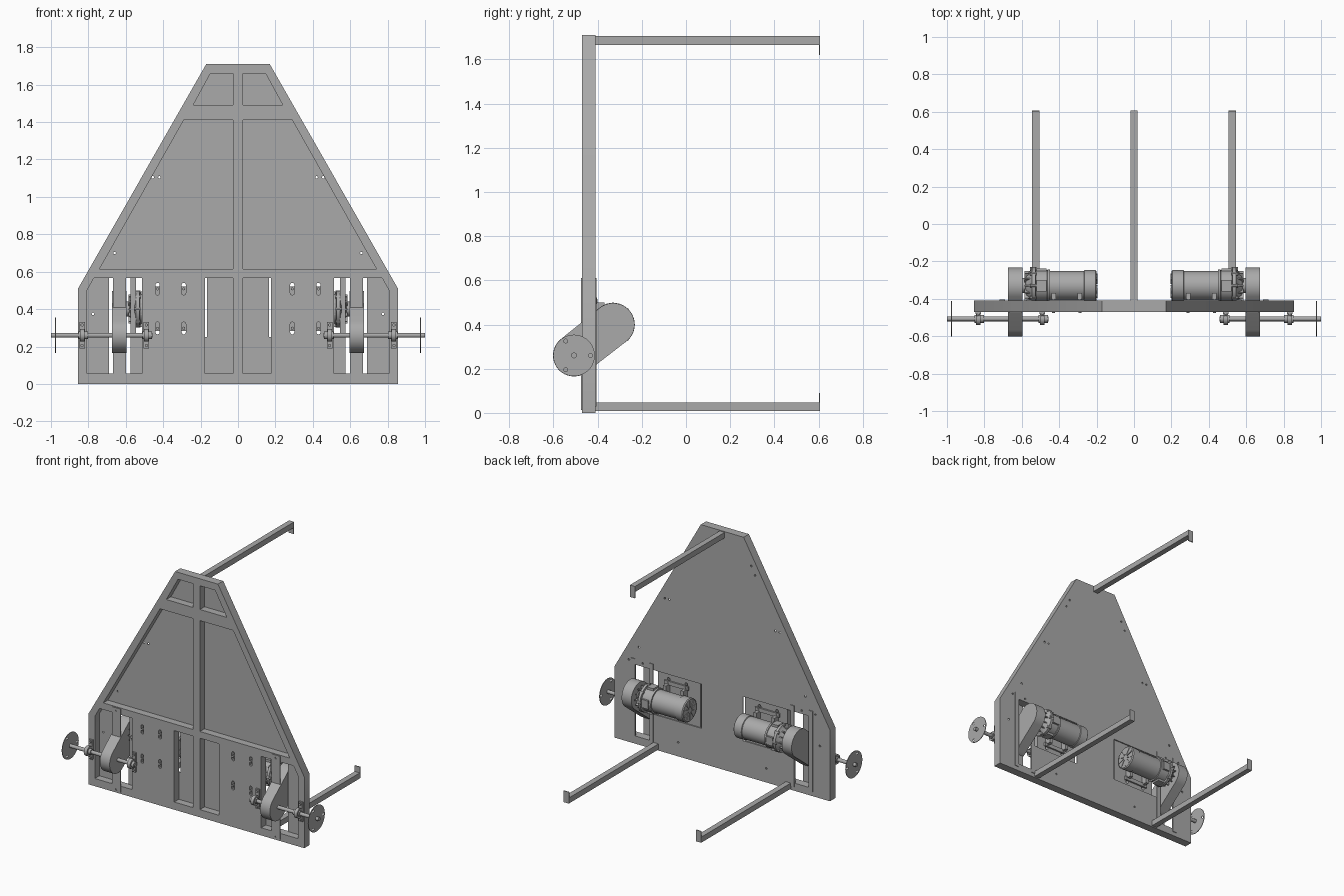
import bpy, bmesh, math
from mathutils import Matrix, Vector

cube = bpy.data.objects.get("Cube")
if cube:
    bpy.data.objects.remove(cube)

steel = bpy.data.materials.new("grey steel")
steel.use_nodes = True
GREY = (0.4, 0.4, 0.4, 1)
steel.diffuse_color = GREY
steel.node_tree.nodes["Principled BSDF"].inputs["Base Color"].default_value = GREY
parts = []


def add(name, mesh, mirror=False):
    ob = bpy.data.objects.new(name, mesh)
    bpy.context.collection.objects.link(ob)
    mesh.materials.clear()
    mesh.materials.append(steel)
    if mirror:
        ob.modifiers.new("Mirror", "MIRROR").use_mirror_merge = False
    parts.append(ob)
    return ob


def finish(name, bm, mirror):
    bmesh.ops.recalc_face_normals(bm, faces=bm.faces)
    mesh = bpy.data.meshes.new(name)
    bm.to_mesh(mesh)
    bm.free()
    return add(name, mesh, mirror)


def boxes(name, bounds, mirror=True):
    bm = bmesh.new()
    for x0, x1, y0, y1, z0, z1 in bounds:
        m = Matrix.Translation(((x0 + x1) / 2, (y0 + y1) / 2, (z0 + z1) / 2))
        m = m @ Matrix.Diagonal((x1 - x0, y1 - y0, z1 - z0, 1))
        bmesh.ops.create_cube(bm, size=1, matrix=m)
    return finish(name, bm, mirror)


def sheet(name, loops, lo, hi, axis="y", mirror=False):
    """Outline with holes, extruded from lo to hi along y (x, z points) or x (y, z points)."""
    cu = bpy.data.curves.new(name, "CURVE")
    cu.dimensions, cu.fill_mode, cu.extrude = "2D", "BOTH", (hi - lo) / 2
    for loop in loops:
        sp = cu.splines.new("POLY")
        sp.points.add(len(loop) - 1)
        for p, (a, b) in zip(sp.points, loop):
            p.co = (a, b, 0, 1)
        sp.use_cyclic_u, sp.use_smooth = True, False
    tmp = bpy.data.objects.new("outline", cu)
    bpy.context.collection.objects.link(tmp)
    dg = bpy.context.evaluated_depsgraph_get()
    bm = bmesh.new()
    mesh = bpy.data.meshes.new_from_object(tmp.evaluated_get(dg))
    bm.from_mesh(mesh)
    bpy.data.meshes.remove(mesh)
    bpy.data.objects.remove(tmp)
    mid = (lo + hi) / 2
    for v in bm.verts:
        a, b, c = v.co
        v.co = (a, mid + c, b) if axis == "y" else (mid + c, a, b)
    bmesh.ops.remove_doubles(bm, verts=bm.verts, dist=1e-5)
    return finish(name, bm, mirror)


def lathe(name, profile, y, z, steps=40):
    """Spin (x, radius) points about a line along x."""
    bm = bmesh.new()
    vs = [bm.verts.new((x, y, z + r)) for x, r in profile]
    es = [bm.edges.new(p) for p in zip(vs, vs[1:])]
    bmesh.ops.spin(bm, geom=vs + es, cent=(0, y, z), axis=(1, 0, 0),
                   angle=math.tau, steps=steps, use_duplicate=False)
    bmesh.ops.remove_doubles(bm, verts=bm.verts, dist=1e-5)
    return finish(name, bm, True)


def cylinders(name, specs, axis, r, depth, mirror=True, sides=12):
    bm = bmesh.new()
    rot = Vector((0, 0, 1)).rotation_difference(Vector(axis)).to_matrix().to_4x4()
    for c in specs:
        bmesh.ops.create_cone(bm, cap_ends=True, segments=sides, radius1=r, radius2=r,
                              depth=depth, matrix=Matrix.Translation(c) @ rot)
    return finish(name, bm, mirror)


def arc(cx, cy, r, a0=0, a1=360, n=24):
    full = a1 - a0 == 360
    angles = [math.radians(a0 + (a1 - a0) * i / (n if full else n - 1)) for i in range(n)]
    return [(cx + r * math.cos(a), cy + r * math.sin(a)) for a in angles]


def rect(x0, x1, z0, z1):
    return [(x0, z0), (x1, z0), (x1, z1), (x0, z1)]


def both(loops):
    return loops + [[(-a, b) for a, b in lp] for lp in loops]


BACK, FRONT = -0.41, -0.47
AX_Y, AX_Z = -0.507, 0.26      # axle centre
MO_Y, MO_Z = -0.33, 0.4        # motor centre

outline = [(-0.855, 0), (0.855, 0), (0.855, 0.51), (0.17, 1.71), (-0.17, 1.71), (-0.855, 0.51)]

# Front frame: ribs left between the pockets, plus adjusting slots
pockets = [
    [(0.027, 1.49), (0.24, 1.49), (0.147, 1.66), (0.027, 1.66)],
    [(0.027, 0.615), (0.74, 0.615), (0.29, 1.41), (0.027, 1.41)],
    rect(0.027, 0.177, 0.055, 0.567),
    [(0.513, 0.055), (0.807, 0.055), (0.807, 0.5), (0.77, 0.567), (0.513, 0.567)],
]
slot_x, slot_z = (0.29, 0.43), (0.298, 0.508)
for x in slot_x:
    for z in slot_z:
        pockets.append(arc(x, z + 0.022, 0.011, 0, 180, 6) + arc(x, z - 0.022, 0.011, 180, 360, 6))
sheet("front_frame", [outline] + both(pockets), FRONT, BACK - 0.008)

# Back plate with drive openings and small bolt holes
openings = [[(0.69, 0.055), (0.69, 0.567), (0.165, 0.567), (0.165, 0.25), (0.575, 0.25), (0.575, 0.055)]]
for x, z in [(0.23, 1.52), (0.26, 1.46), (0.42, 1.105), (0.455, 1.105), (0.66, 0.7),
             (0.775, 0.375), (0.74, 0.59), (0.35, 0.1), (0.63, 0.59)]:
    openings.append(arc(x, z, 0.007, n=8))
sheet("back_plate", [outline] + both(openings), BACK - 0.008, BACK)

# Vertical straps covering the drive opening
strap = [rect(0.6, 0.667, 0.012, 0.61)] + [arc(0.633, z, 0.007, n=8) for z in (0.025, 0.59)]
sheet("front_strap", strap, FRONT - 0.005, FRONT, mirror=True)
boxes("back_strap", [(x, x + 0.03, BACK, BACK + 0.005, 0.03, 0.61) for x in (0.545, 0.69)])

# Belt guard: hull around the axle and motor circles
tilt = math.degrees(math.atan2(MO_Z - AX_Z, MO_Y - AX_Y))
guard = arc(MO_Y, MO_Z, 0.097, tilt - 90, tilt + 90) + arc(AX_Y, AX_Z, 0.095, tilt + 90, tilt + 270)
sheet("belt_guard", [guard], 0.597, 0.674, "x", True)

# Axle, end discs and bearings
cylinders("axle", [(0.728, AX_Y, AX_Z)], (1, 0, 0), 0.013, 0.544, sides=20)
disc = [arc(AX_Y, AX_Z, 0.094, n=40)]
disc += [arc(*p, 0.009, n=10) for p in arc(AX_Y, AX_Z, 0.075, n=3)]
sheet("end_disc", disc, 0.974, 0.978, "x", True)
bearing_x = (0.49, 0.833)
boxes("bearing_foot", [(x - 0.014, x + 0.014, FRONT - 0.012, FRONT, 0.19, 0.33) for x in bearing_x])
boxes("bearing_neck", [(x - 0.011, x + 0.011, AX_Y, FRONT, 0.235, 0.285) for x in bearing_x])
cylinders("bearing_ring", [(x, AX_Y, AX_Z) for x in bearing_x], (1, 0, 0), 0.034, 0.024, sides=24)
cylinders("bearing_collar", [(x - 0.005, AX_Y, AX_Z) for x in bearing_x], (1, 0, 0), 0.021, 0.05, sides=20)
cylinders("bearing_bolt", [(x, FRONT - 0.015, z) for x in bearing_x for z in (0.205, 0.315)],
          (0, 1, 0), 0.009, 0.012, sides=6)

# Motor body with rear cap, and gearbox bell
lathe("motor_body", [(0.2, 0), (0.2, 0.076), (0.206, 0.083), (0.265, 0.083), (0.268, 0.078),
                     (0.46, 0.078), (0.46, 0)], MO_Y, MO_Z)
lathe("gearbox", [(0.45, 0), (0.45, 0.088), (0.462, 0.088), (0.464, 0.084), (0.525, 0.084), (0.527, 0.098),
                  (0.545, 0.098), (0.549, 0.086), (0.575, 0.06), (0.58, 0.04), (0.6, 0.04), (0.6, 0)],
      MO_Y, MO_Z)
ring = arc(MO_Y, MO_Z, 0.09, n=8)
cylinders("gearbox_bolt", [(0.538, y, z) for y, z in ring], (1, 0, 0), 0.01, 0.034, sides=6)

# Bell ribs and rear fan vents, repeated around the motor axis
for name, x0, x1, r0, r1, n in (("bell_rib", 0.545, 0.585, 0.03, 0.078, 12),
                                ("fan_vent", 0.196, 0.202, 0.02, 0.068, 10)):
    bm = bmesh.new()
    for i in range(n):
        m = (Matrix.Translation((0, MO_Y, MO_Z)) @ Matrix.Rotation(math.tau * i / n, 4, "X")
             @ Matrix.Translation(((x0 + x1) / 2, 0, (r0 + r1) / 2))
             @ Matrix.Diagonal((x1 - x0, 0.007, r1 - r0, 1)))
        bmesh.ops.create_cube(bm, size=1, matrix=m)
    finish(name, bm, True)

# Gearbox lugs, motor feet and their bolts
boxes("gearbox_lug", [(0.468, 0.52, MO_Y - 0.03, MO_Y + 0.03, 0.305, 0.495),
                      (0.468, 0.52, BACK, MO_Y + 0.092, 0.37, 0.43)])
boxes("motor_foot", [(0.265, 0.455, BACK - 0.005, BACK + 0.007, z - 0.014, z + 0.014) for z in slot_z]
      + [(x - 0.012, x + 0.012, BACK - 0.005, BACK + 0.04, 0.3, 0.5) for x in slot_x])
cylinders("foot_bolt", [(x, -0.438, z) for x in slot_x for z in slot_z], (0, 1, 0), 0.008, 0.075, sides=8)

# Rear arms with end tabs
boxes("top_arm", [(-0.02, 0.02, BACK - 0.01, 0.605, 1.665, 1.705),
                  (-0.02, 0.02, 0.601, 0.607, 1.62, 1.705)], False)
boxes("lower_arm", [(0.505, 0.545, BACK - 0.01, 0.605, 0.008, 0.048),
                    (0.505, 0.545, 0.601, 0.607, 0.008, 0.09)])

# Smooth the round parts, keep hard edges
bpy.ops.object.select_all(action="DESELECT")
for ob in parts:
    ob.select_set(True)
bpy.context.view_layer.objects.active = parts[0]
bpy.ops.object.shade_smooth_by_angle(angle=math.radians(30))
